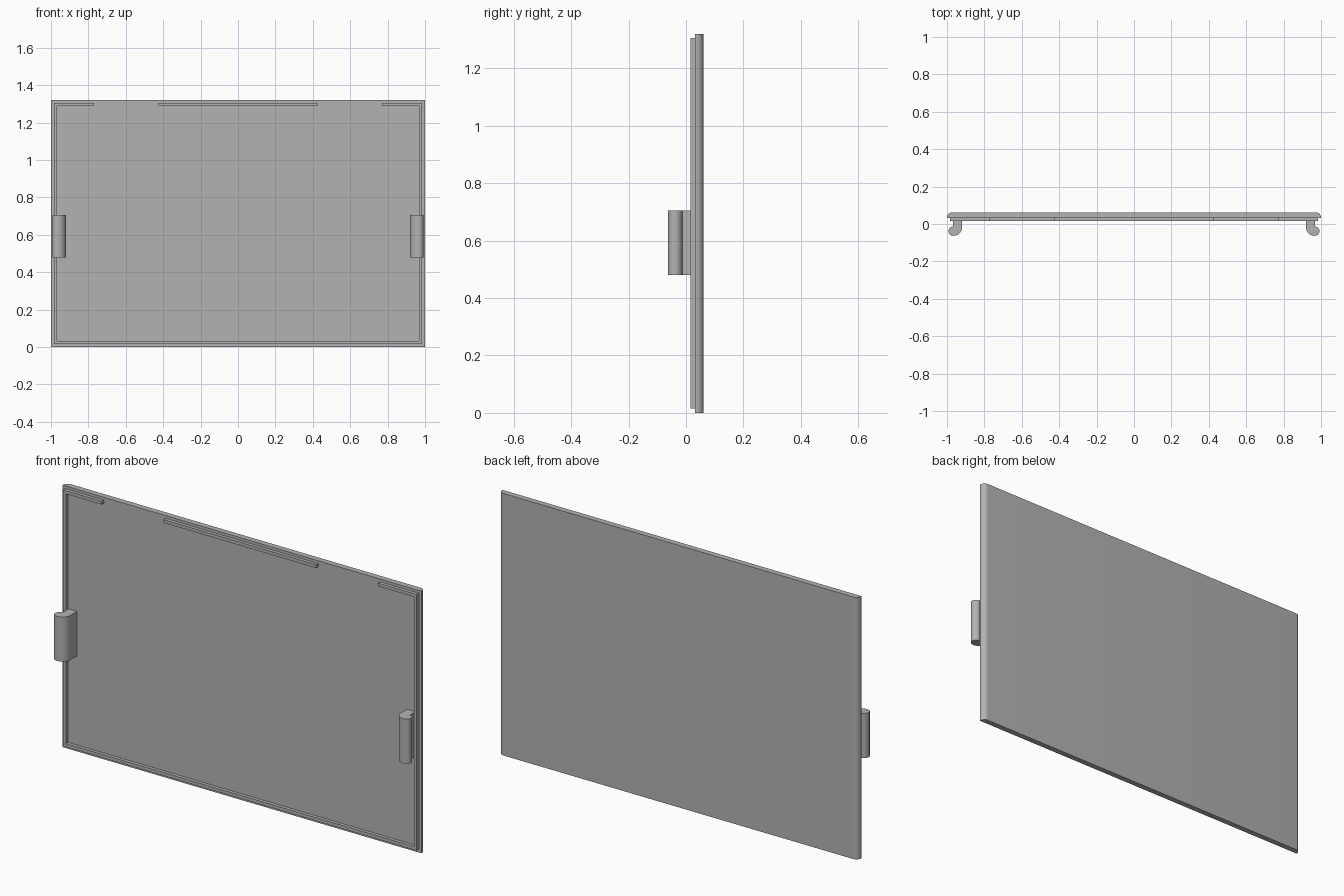
import bpy, bmesh
from math import sin, cos, radians

cube = bpy.data.objects.get("Cube")
if cube:
    bpy.data.objects.remove(cube, do_unlink=True)

grey = bpy.data.materials.new("plain_grey")
grey.use_nodes = True
tone = (0.45, 0.45, 0.45, 1)
grey.diffuse_color = tone
grey.node_tree.nodes["Principled BSDF"].inputs["Base Color"].default_value = tone

HEIGHT = 1.32
LIP_X, LIP_LOW, LIP_HIGH = 0.985, 0.016, 1.306   # outer edges of the lip
LIP_FRONT, PANEL_FRONT, PANEL_BACK = 0.015, 0.032, 0.061
THICK = 0.016


def arc(cx, cy, r, start, end, steps=10):
    angles = [radians(start + (end - start) * i / steps) for i in range(steps + 1)]
    return [(cx + r * cos(a), cy + r * sin(a)) for a in angles]


def extrude_profile(name, points, low, high):
    """Extrude an x-y outline upward into a solid."""
    bm = bmesh.new()
    face = bm.faces.new([bm.verts.new((x, y, low)) for x, y in points])
    top = bmesh.ops.extrude_face_region(bm, geom=[face])["geom"]
    verts = [v for v in top if isinstance(v, bmesh.types.BMVert)]
    bmesh.ops.translate(bm, verts=verts, vec=(0, 0, high - low))
    bmesh.ops.recalc_face_normals(bm, faces=bm.faces)
    mesh = bpy.data.meshes.new(name)
    bm.to_mesh(mesh)
    bm.free()
    mesh.materials.append(grey)
    obj = bpy.data.objects.new(name, mesh)
    bpy.context.collection.objects.link(obj)
    bpy.ops.object.select_all(action="DESELECT")
    obj.select_set(True)
    bpy.context.view_layer.objects.active = obj
    bpy.ops.object.shade_smooth_by_angle(angle=radians(35))
    return obj


def lip_bar(name, x0, x1, z0, z1):
    outline = [(x0, LIP_FRONT), (x1, LIP_FRONT), (x1, PANEL_FRONT), (x0, PANEL_FRONT)]
    extrude_profile(name, outline, z0, z1)


# Flat panel with rounded rear side edges
r = 0.026
right_edge = [(1, PANEL_FRONT)] + arc(1 - r, PANEL_BACK - r, r, 0, 90)
left_edge = [(-x, y) for x, y in reversed(right_edge)]
extrude_profile("panel", right_edge + left_edge, 0, HEIGHT)

# Raised lip: full along the bottom, broken along the top
inner = LIP_X - THICK
lip_bar("lip_bottom", -inner, inner, LIP_LOW, LIP_LOW + THICK)
lip_bar("lip_top_middle", -0.425, 0.425, LIP_HIGH - THICK, LIP_HIGH)

# Clip outline: straight stem, rounded heel and outward bulb
clip = [(0.968, PANEL_FRONT), (0.92, PANEL_FRONT)]
clip += arc(0.963, -0.02, 0.043, 180, 270)
clip += arc(0.967, -0.038, 0.025, 270, 450, 14)[1:]

for side, s in (("left", 1), ("right", -1)):
    lip_bar("lip_side_" + side, *sorted((s * inner, s * LIP_X)), LIP_LOW, LIP_HIGH)
    lip_bar("lip_top_" + side, *sorted((s * 0.77, s * inner)), LIP_HIGH - THICK, LIP_HIGH)
    extrude_profile("clip_" + side, [(s * x, y) for x, y in clip], 0.48, 0.705)
